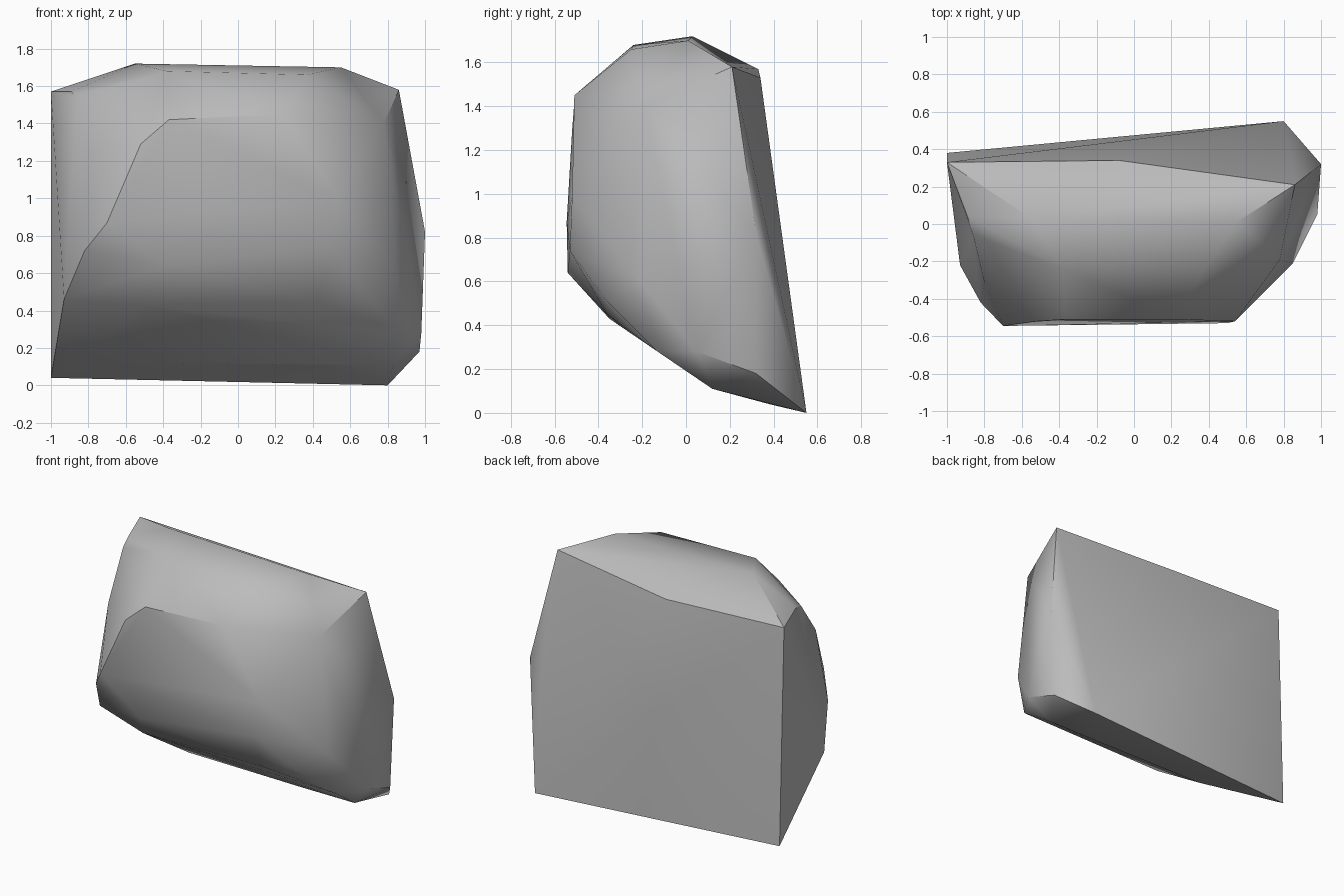
import bpy
import bmesh
import math

# Remove the default cube
default_cube = bpy.data.objects.get("Cube")
if default_cube:
    bpy.data.objects.remove(default_cube, do_unlink=True)


def make_material(name, color):
    """Create one plain flat colour."""
    material = bpy.data.materials.new(name)
    material.use_nodes = True
    material.diffuse_color = color
    shader = material.node_tree.nodes["Principled BSDF"]
    shader.inputs["Base Color"].default_value = color
    shader.inputs["Roughness"].default_value = 0.9
    return material


def hull_object(name, outlines, material):
    """Wrap a tight faceted skin around several corner outlines."""
    mesh = bpy.data.meshes.new(name)
    bm = bmesh.new()
    for outline in outlines:
        for corner in outline:
            bm.verts.new(corner)
    result = bmesh.ops.convex_hull(bm, input=list(bm.verts))
    # Drop corners that ended up inside the skin
    inside = {g for g in result["geom_interior"] + result["geom_unused"]
              if isinstance(g, bmesh.types.BMVert)}
    bmesh.ops.delete(bm, geom=list(inside), context="VERTS")
    # Join the triangles that lie on the same flat facet
    bmesh.ops.dissolve_limit(bm, angle_limit=math.radians(2),
                             verts=list(bm.verts), edges=list(bm.edges))
    bmesh.ops.recalc_face_normals(bm, faces=list(bm.faces))
    bm.to_mesh(mesh)
    bm.free()
    mesh.materials.append(material)
    obj = bpy.data.objects.new(name, mesh)
    bpy.context.collection.objects.link(obj)
    return obj


# Broad split face at the back
back_outline = [
    (-1, .38, .04), (-1, .33, 1.57), (-.08, .34, 1.53),
    (.86, .21, 1.58), (1, .32, .82), (.8, .55, 0),
]

# Crown facet on top
crown_outline = [
    (-.55, .03, 1.72), (.55, .01, 1.7),
    (.37, -.25, 1.66), (-.38, -.24, 1.68),
]

# Flat panel on the front
front_outline = [
    (-.37, -.51, 1.42), (.24, -.51, 1.45), (.54, -.52, .99),
    (.5, -.53, .74), (-.39, -.54, .64), (-.7, -.545, .87), (-.52, -.52, 1.29),
]

# Chipped shoulders on the two ends
left_outline = [
    (-.89, .04, 1.57), (-.86, -.06, 1.54), (-.8, -.31, 1.26),
    (-.82, -.42, .72), (-.93, -.22, .46),
]
right_outline = [
    (.78, -.19, 1.4), (.85, -.21, .6), (.66, -.36, .51),
    (.98, .05, .28), (.97, .32, .18),
]

# Sloping underside
under_outline = [
    (-.5, -.35, .43), (.43, -.36, .45), (.86, -.13, .28),
    (-.47, .12, .12), (.42, .12, .11), (.83, .12, .11),
]

stone = make_material("stone grey", (.5, .5, .5, 1))
boulder = hull_object(
    "boulder",
    [back_outline, crown_outline, front_outline,
     left_outline, right_outline, under_outline],
    stone,
)

# Soft shading over the worn corners, crisp breaks between the main facets
bpy.ops.object.select_all(action="DESELECT")
boulder.select_set(True)
bpy.context.view_layer.objects.active = boulder
bpy.ops.object.shade_smooth_by_angle(angle=math.radians(40))
